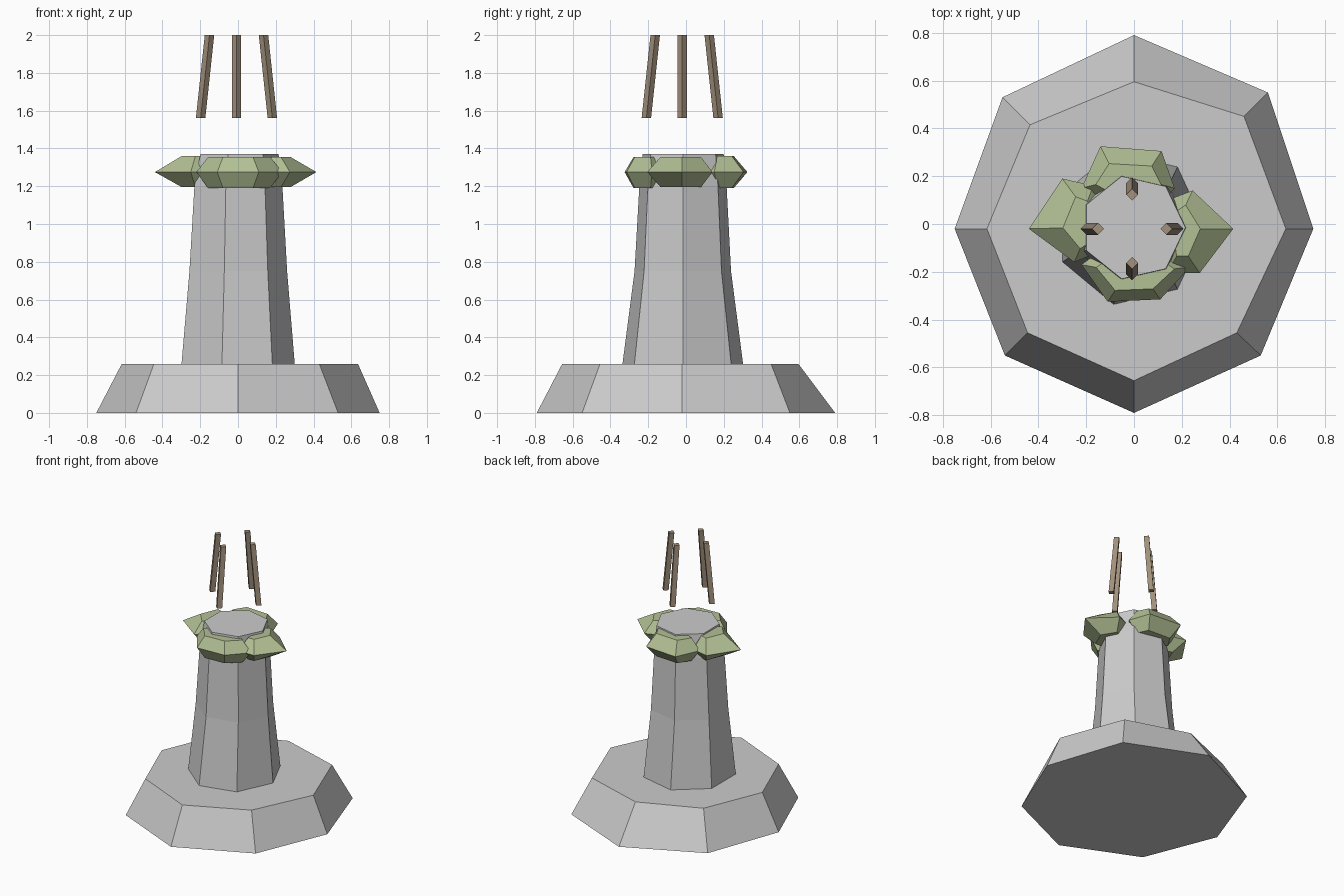
import bpy, bmesh
from math import sin, cos, pi

if "Cube" in bpy.data.objects:
    bpy.data.objects.remove(bpy.data.objects["Cube"])


def material(name, rgb):
    m = bpy.data.materials.new(name)
    m.diffuse_color = (*rgb, 1)
    m.use_nodes = True
    m.node_tree.nodes["Principled BSDF"].inputs["Base Color"].default_value = m.diffuse_color
    return m


def loft(name, rings, mat=None):
    """Skin a stack of equal-length rings of points and cap both ends."""
    bm = bmesh.new()
    loops = [[bm.verts.new(p) for p in ring] for ring in rings]
    for a, b in zip(loops, loops[1:]):
        n = len(a)
        for i in range(n):
            j = (i + 1) % n
            bm.faces.new((a[i], a[j], b[j], b[i]))
    bm.faces.new(loops[0][::-1])
    bm.faces.new(loops[-1])
    bmesh.ops.recalc_face_normals(bm, faces=bm.faces)
    me = bpy.data.meshes.new(name)
    bm.to_mesh(me)
    bm.free()
    ob = bpy.data.objects.new(name, me)
    bpy.context.collection.objects.link(ob)
    if mat:
        me.materials.append(mat)
    return ob


def ngon(n, cx, cy, rx, ry, z):
    return [(cx + rx * cos(2 * pi * i / n), cy + ry * sin(2 * pi * i / n), z)
            for i in range(n)]


moss = material("moss_green", (0.45, 0.53, 0.30))
wood = material("wood_brown", (0.36, 0.28, 0.20))

# Uneven eight-sided plinth
bottom = [(0.75, -0.02), (0.56, 0.55), (0, 0.79), (-0.55, 0.53),
          (-0.75, -0.02), (-0.54, -0.55), (0, -0.79), (0.53, -0.55)]
top = [(0.635, -0.02), (0.46, 0.45), (0, 0.595), (-0.435, 0.415),
       (-0.615, -0.02), (-0.445, -0.455), (0, -0.655), (0.43, -0.455)]
loft("plinth", [[(x, y, 0) for x, y in bottom], [(x, y, 0.26) for x, y in top]])

# Tapered seven-sided column
column = [(-0.015, -0.017, 0.317, 0.33, 0.24), (-0.012, -0.017, 0.272, 0.262, 0.75),
          (-0.01, -0.016, 0.245, 0.237, 1.2), (-0.003, -0.015, 0.218, 0.22, 1.37)]
loft("column", [ngon(7, *ring) for ring in column])


# Four faceted moss clumps around the column head
def clump(name, outline, centre, sx, sy, z_low, z_mid, z_high):
    cx, cy = centre
    small = [(cx + (x - cx) * sx, cy + (y - cy) * sy) for x, y in outline]
    loft(name, [[(x, y, z_low) for x, y in small],
                [(x, y, z_mid) for x, y in outline],
                [(x, y, z_high) for x, y in small]], moss)


clump("moss_front", [(-0.22, -0.17), (-0.11, -0.325), (0.11, -0.315), (0.235, -0.18),
                     (0.1, -0.08), (-0.1, -0.08)],
      (0, -0.2), 0.72, 0.62, 1.19, 1.275, 1.355)
clump("moss_back", [(0.17, 0.15), (0.115, 0.305), (-0.14, 0.325), (-0.22, 0.15),
                    (-0.1, 0.06), (0.1, 0.06)],
      (-0.02, 0.18), 0.7, 0.5, 1.19, 1.275, 1.36)
clump("moss_right", [(0.275, -0.205), (0.415, -0.02), (0.245, 0.14), (0.14, 0.1),
                     (0.1, -0.05), (0.14, -0.205)],
      (0.2, -0.02), 0.36, 0.62, 1.195, 1.275, 1.355)
clump("moss_left", [(-0.3, 0.19), (-0.44, -0.02), (-0.25, -0.16), (-0.15, -0.12),
                    (-0.1, 0.03), (-0.17, 0.16)],
      (-0.21, -0.01), 0.38, 0.62, 1.195, 1.275, 1.36)

# Four diamond-section sticks leaning inwards
for i, side in enumerate(("right", "back", "left", "front")):
    a = i * pi / 2
    ends = [(0.19, 1.56), (0.143, 2.0)]
    loft("stick_" + side, [ngon(4, -0.008 + r * cos(a), -0.02 + r * sin(a),
                                0.025, 0.025, z) for r, z in ends], wood)
